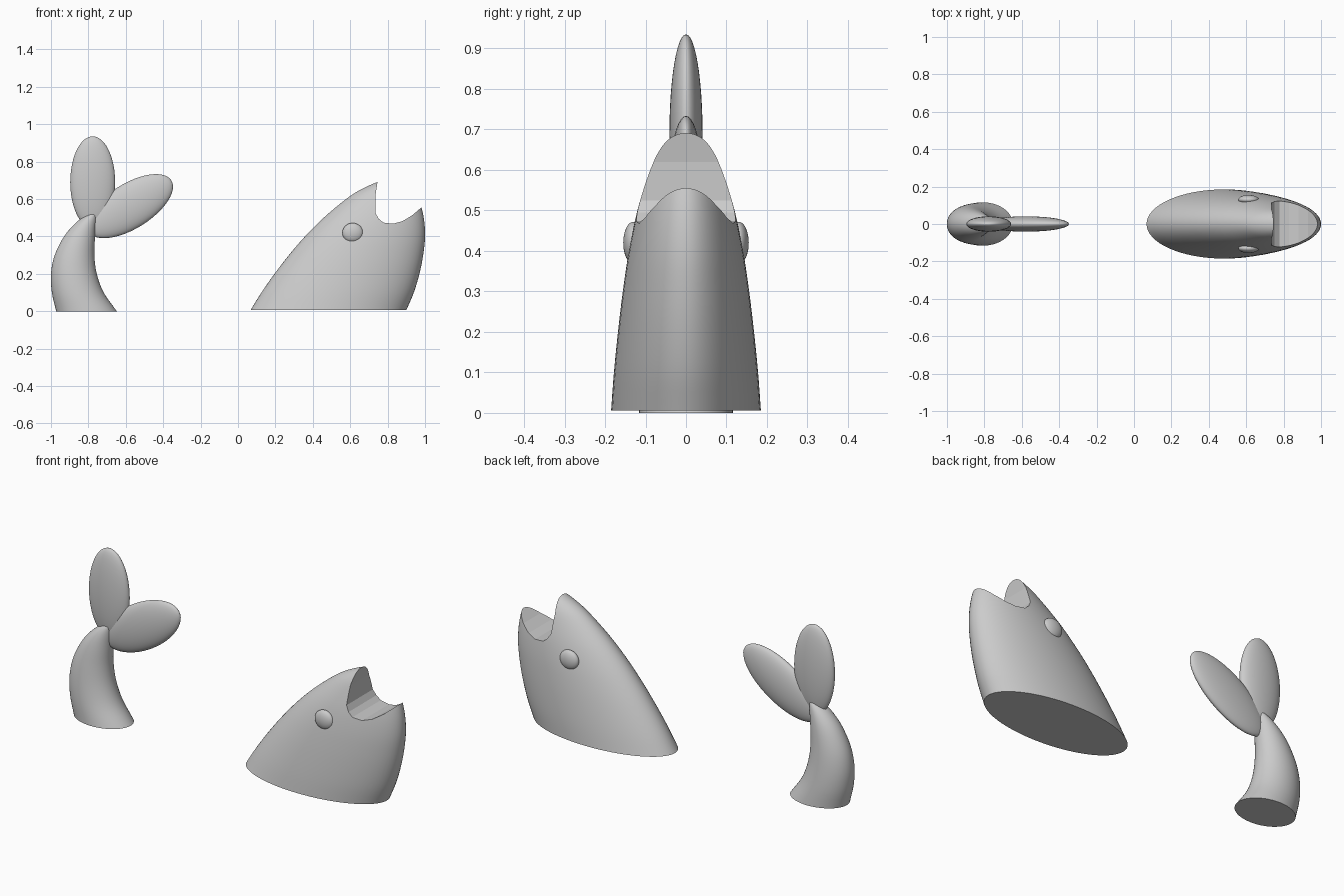
import bpy, bmesh, math
from mathutils import Vector

if "Cube" in bpy.data.objects:
    bpy.data.objects.remove(bpy.data.objects["Cube"])


def finish(name, bm, angle=35):
    bmesh.ops.recalc_face_normals(bm, faces=bm.faces)
    me = bpy.data.meshes.new(name)
    bm.to_mesh(me)
    bm.free()
    ob = bpy.data.objects.new(name, me)
    bpy.context.collection.objects.link(ob)
    bpy.ops.object.select_all(action='DESELECT')
    ob.select_set(True)
    bpy.context.view_layer.objects.active = ob
    if angle:
        bpy.ops.object.shade_smooth_by_angle(angle=math.radians(angle))
    return ob


def refine(rows, steps=4):
    # Catmull-Rom interpolation of section parameters
    rows = [Vector(r) for r in rows]
    out = []
    for i in range(len(rows) - 1):
        b, c = rows[i], rows[i + 1]
        a = rows[i - 1] if i else b * 2 - c
        d = rows[i + 2] if i + 2 < len(rows) else c * 2 - b
        for k in range(steps):
            t = k / steps
            out.append((b * 2 + (c - a) * t + (a * 2 - b * 5 + c * 4 - d) * t * t
                        + (b * 3 - a - c * 3 + d) * t ** 3) * 0.5)
    return out + [rows[-1]]


def loft(name, rows, n=64):
    # each row: height, left x, right x, half width in y
    bm = bmesh.new()
    rings = []
    for z, xl, xr, w in refine(rows):
        ring = []
        for i in range(n):
            a = 2 * math.pi * i / n
            ring.append(bm.verts.new(((xl + xr) / 2 + (xr - xl) / 2 * math.cos(a),
                                      w * math.sin(a), z)))
        rings.append(ring)
    for r, s in zip(rings, rings[1:]):
        for i in range(n):
            j = (i + 1) % n
            bm.faces.new((r[i], r[j], s[j], s[i]))
    bm.faces.new(rings[0])
    bm.faces.new(rings[-1])
    return finish(name, bm)


def ellipsoid(name, loc, radii, tilt=0):
    bm = bmesh.new()
    bmesh.ops.create_uvsphere(bm, u_segments=48, v_segments=24, radius=1)
    bmesh.ops.scale(bm, vec=radii, verts=bm.verts)
    ob = finish(name, bm, 60)
    ob.location = loc
    ob.rotation_euler = (0, tilt, 0)
    return ob


# Head rising out of the ground
head = loft("head", [
    (0.006, 0.067, 0.90, 0.185), (0.1, 0.125, 0.94, 0.178), (0.2, 0.195, 0.97, 0.168),
    (0.3, 0.272, 0.99, 0.156), (0.4, 0.358, 1.0, 0.141), (0.5, 0.458, 0.993, 0.120),
    (0.6, 0.578, 0.968, 0.090), (0.65, 0.655, 0.945, 0.071), (0.69, 0.743, 0.92, 0.050),
    (0.72, 0.83, 0.88, 0.02)])

# Open mouth, cut straight through from side to side
profile = [(0.747, 0.80), (0.746, 0.692), (0.735, 0.62), (0.735, 0.525), (0.752, 0.495),
           (0.777, 0.474), (0.83, 0.468), (0.88, 0.482), (0.93, 0.512),
           (0.982, 0.556), (1.1, 0.66), (1.1, 0.80)]
bm = bmesh.new()
f = bm.faces.new([bm.verts.new((x, -0.4, z)) for x, z in profile])
ext = bmesh.ops.extrude_face_region(bm, geom=[f])
bmesh.ops.translate(bm, vec=(0, 0.8, 0),
                    verts=[v for v in ext['geom'] if isinstance(v, bmesh.types.BMVert)])
cutter = finish("mouth_cutter", bm, 0)
cutter.hide_render = True
mod = head.modifiers.new("mouth", 'BOOLEAN')
mod.operation = 'DIFFERENCE'
mod.solver = 'EXACT'
mod.object = cutter
bpy.context.view_layer.objects.active = head
bpy.ops.object.modifier_apply(modifier=mod.name)
bpy.data.objects.remove(cutter, do_unlink=True)

# Eyes
for side, s in (("left", 1), ("right", -1)):
    ellipsoid("eye_" + side, (0.613, s * 0.13, 0.42), (0.055, 0.025, 0.052))

# Curved tail stalk
loft("tail_stalk", [
    (0.0, -0.972, -0.648, 0.116), (0.1, -0.995, -0.718, 0.108), (0.2, -1.0, -0.755, 0.098),
    (0.3, -0.98, -0.768, 0.086), (0.4, -0.93, -0.764, 0.070), (0.47, -0.87, -0.757, 0.052),
    (0.515, -0.81, -0.752, 0.032), (0.535, -0.765, -0.75, 0.010)], 48)

# Two flattened tail fins
ellipsoid("tail_fin_upright", (-0.777, 0, 0.69), (0.12, 0.041, 0.245))
ellipsoid("tail_fin_slanted", (-0.577, 0, 0.562), (0.26, 0.041, 0.12), -math.radians(32))
